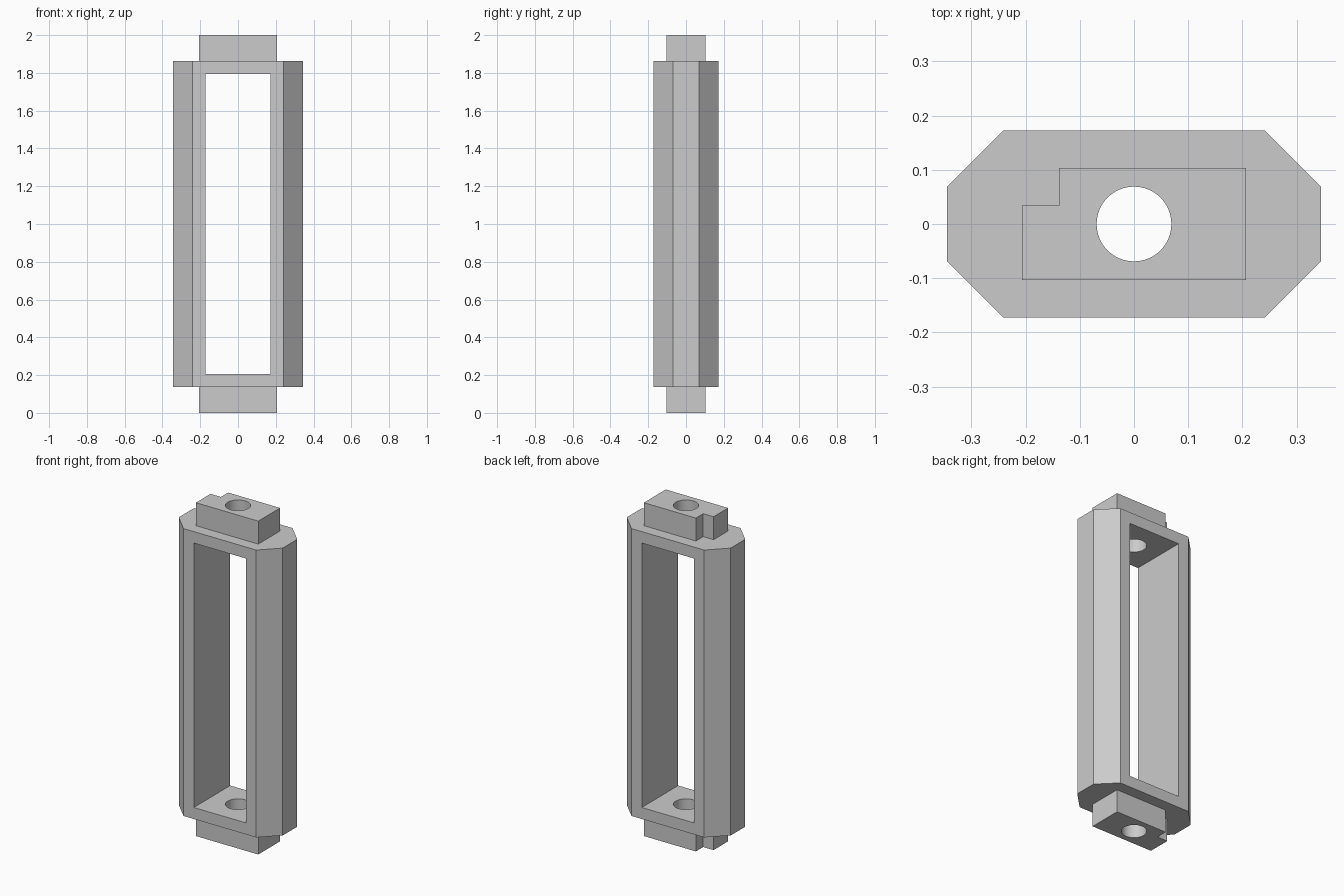
import bpy, bmesh, math

cube = bpy.data.objects.get("Cube")
if cube:
    bpy.data.objects.remove(cube, do_unlink=True)

U = 2 / 29      # grid unit: the model is 29 units tall

grey = bpy.data.materials.new("light grey")
grey.use_nodes = True
grey.diffuse_color = (0.6, 0.6, 0.6, 1)
grey.node_tree.nodes["Principled BSDF"].inputs["Base Color"].default_value = (0.6, 0.6, 0.6, 1)


def prism(name, outline, z0, z1):
    """Extrude an outline given in grid units from z0 to z1."""
    bm = bmesh.new()
    base = bm.faces.new([bm.verts.new((x * U, y * U, z0 * U)) for x, y in outline])
    top = bmesh.ops.extrude_face_region(bm, geom=[base])["geom"]
    verts = [v for v in top if isinstance(v, bmesh.types.BMVert)]
    bmesh.ops.translate(bm, verts=verts, vec=(0, 0, (z1 - z0) * U))
    bmesh.ops.recalc_face_normals(bm, faces=bm.faces)
    mesh = bpy.data.meshes.new(name)
    bm.to_mesh(mesh)
    bm.free()
    mesh.materials.append(grey)
    obj = bpy.data.objects.new(name, mesh)
    bpy.context.collection.objects.link(obj)
    return obj


def combine(target, tool, operation):
    """Apply a boolean and discard the helper."""
    tool.hide_render = True
    mod = target.modifiers.new(tool.name, 'BOOLEAN')
    mod.operation, mod.object, mod.solver = operation, tool, 'EXACT'
    bpy.ops.object.modifier_apply(modifier=mod.name)
    bpy.data.objects.remove(tool, do_unlink=True)


# Body with chamfered vertical corners
corners = [(5, 1), (3.5, 2.5), (-3.5, 2.5), (-5, 1)]
frame = prism("frame", corners + [(-x, -y) for x, y in corners], 2, 27)
bpy.ops.object.select_all(action='DESELECT')
bpy.context.view_layer.objects.active = frame
frame.select_set(True)

# Window through the body, front to back
window = [(-2.5, -4), (2.5, -4), (2.5, 4), (-2.5, 4)]
combine(frame, prism("window_cutter", window, 3, 26), 'DIFFERENCE')

# End blocks with one notched back corner
block = [(-3, -1.5), (3, -1.5), (3, 1.5), (-2, 1.5), (-2, 0.5), (-3, 0.5)]
combine(frame, prism("bottom_block", block, 0, 2.5), 'UNION')
combine(frame, prism("top_block", block, 26.5, 29), 'UNION')

# Round hole through both ends
N = 48
circle = [(math.cos(math.tau * i / N), math.sin(math.tau * i / N)) for i in range(N)]
combine(frame, prism("hole_cutter", circle, -1, 30), 'DIFFERENCE')

bpy.ops.object.shade_smooth_by_angle(angle=math.radians(30))
